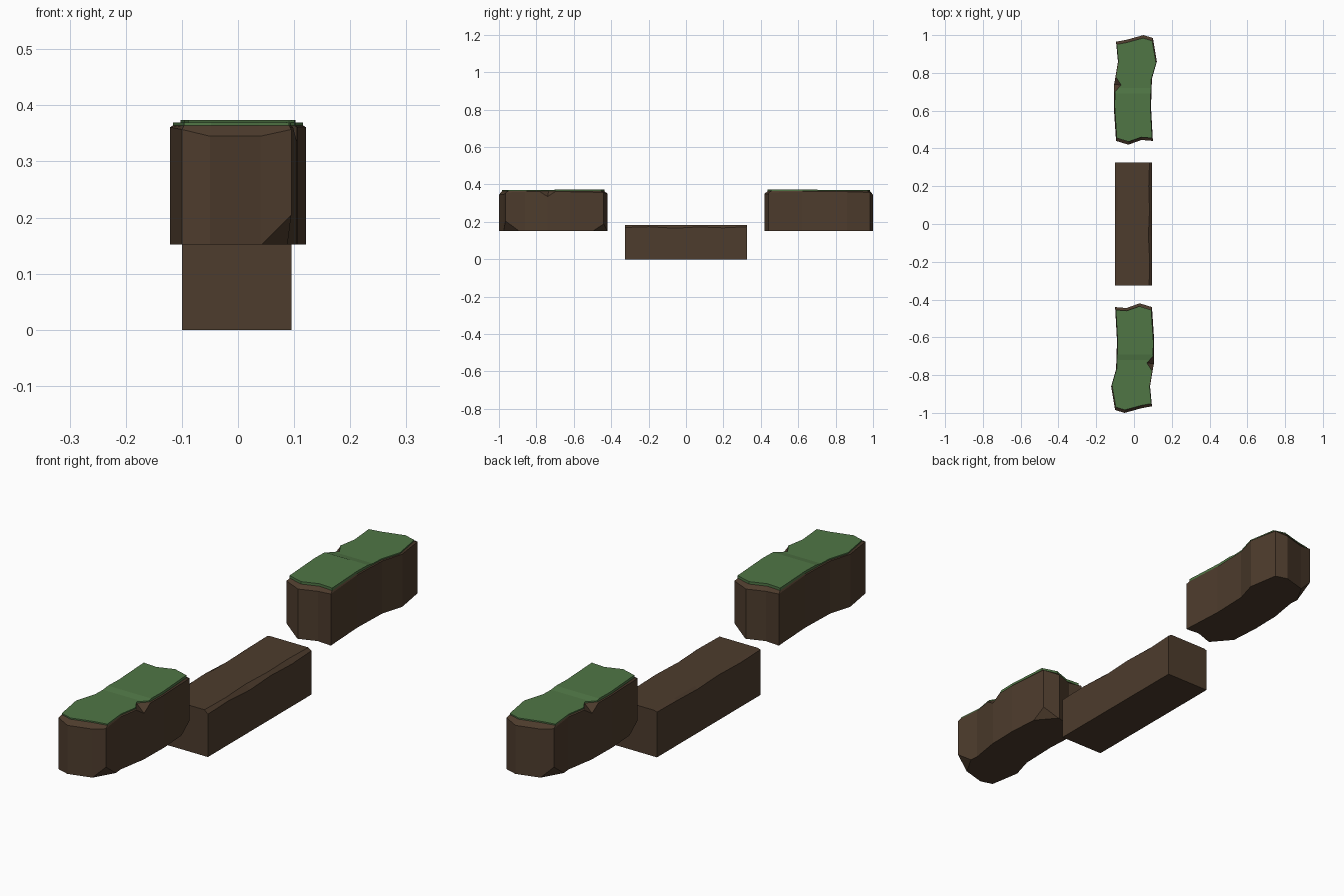
import bpy, bmesh, math
from mathutils import Vector, Matrix

if "Cube" in bpy.data.objects:
    bpy.data.objects.remove(bpy.data.objects["Cube"])


def material(name, rgb):
    m = bpy.data.materials.new(name)
    m.diffuse_color = (*rgb, 1)
    m.use_nodes = True
    m.node_tree.nodes["Principled BSDF"].inputs["Base Color"].default_value = m.diffuse_color
    return m


BROWN = material("earth", (0.075, 0.045, 0.026))
GREEN = material("grass", (0.08, 0.18, 0.06))


def finish(bm, name, mat):
    bmesh.ops.recalc_face_normals(bm, faces=bm.faces[:])
    me = bpy.data.meshes.new(name)
    bm.to_mesh(me)
    bm.free()
    me.materials.append(mat)
    ob = bpy.data.objects.new(name, me)
    bpy.context.collection.objects.link(ob)
    return ob


def loft(rings):
    bm = bmesh.new()
    vs = [[bm.verts.new(p) for p in r] for r in rings]
    for a, b in zip(vs, vs[1:]):
        for i in range(len(a)):
            j = (i + 1) % len(a)
            bm.faces.new((a[i], a[j], b[j], b[i]))
    bm.faces.new(vs[0][::-1])
    bm.faces.new(vs[-1])
    return bm


def all_geom(bm):
    return bm.verts[:] + bm.edges[:] + bm.faces[:]


def chip(bm, pts, inside):
    # slice a corner off with a plane and cap the cut
    a, b, c = (Vector(p) for p in pts)
    n = (b - a).cross(c - a).normalized()
    if n.dot(Vector(inside) - a) > 0:
        n = -n
    bmesh.ops.bisect_plane(bm, geom=all_geom(bm), plane_co=a, plane_no=n, clear_outer=True)
    bmesh.ops.holes_fill(bm, edges=[e for e in bm.edges if e.is_boundary], sides=0)


# outline of one platform: x, y, height of the upper rim
OUT = [(-.05, -1, .345), (.04, -.975, .345), (.095, -.965, .357), (.085, -.86, .361),
       (.098, -.78, .361), (.105, -.74, .335), (.105, -.70, .361), (.107, -.62, .361),
       (.095, -.44, .357), (.03, -.42, .35), (-.04, -.445, .35), (-.10, -.44, .357),
       (-.09, -.62, .361), (-.095, -.77, .361), (-.121, -.86, .361), (-.10, -.985, .357)]
CY = -.708
inner = [(x * .96, CY + (y - CY) * .945) for x, y, z in OUT]
inner[5] = (.068, -.735)

for label, angle in (("front", 0), ("back", math.pi)):
    turn = Matrix.Rotation(angle, 4, 'Z')
    # earth body with chipped lower corners
    bm = loft([[(x, y, .152) for x, y, z in OUT], OUT, [(x, y, .364) for x, y in inner]])
    mid = (0, CY, .26)
    chip(bm, [(.10, -.965, .21), (.04, -.975, .15), (.10, -.87, .15)], mid)
    chip(bm, [(.10, -.43, .20), (.04, -.43, .15), (.10, -.50, .15)], mid)
    bm.transform(turn)
    finish(bm, label + "_platform_earth", BROWN)

    # grass slab with a small step across the middle
    bm = loft([[(x, y, .362) for x, y in inner], [(x, y, .371) for x, y in inner]])
    for y in (-.72, -.69):
        bmesh.ops.bisect_plane(bm, geom=all_geom(bm), plane_co=(0, y, 0), plane_no=(0, 1, 0))
    for v in bm.verts:
        if v.co.z > .368:
            v.co.z = .374 if v.co.y > -.70 else .369
    bm.transform(turn)
    finish(bm, label + "_platform_grass", GREEN)

# low middle block with worn upper edges: y, right edge z, left edge z, right bevel x
stations = [(-.325, .170, .180, .080), (-.2, .174, .176, .083), (-.06, .166, .180, .076),
            (.07, .173, .174, .082), (.2, .168, .178, .078), (.325, .174, .180, .082)]
finish(loft([[(-.10, y, 0), (.095, y, 0), (.095, y, r), (bx, y, .184),
              (-.088, y, .184), (-.10, y, l)] for y, r, l, bx in stations]),
       "middle_block", BROWN)
